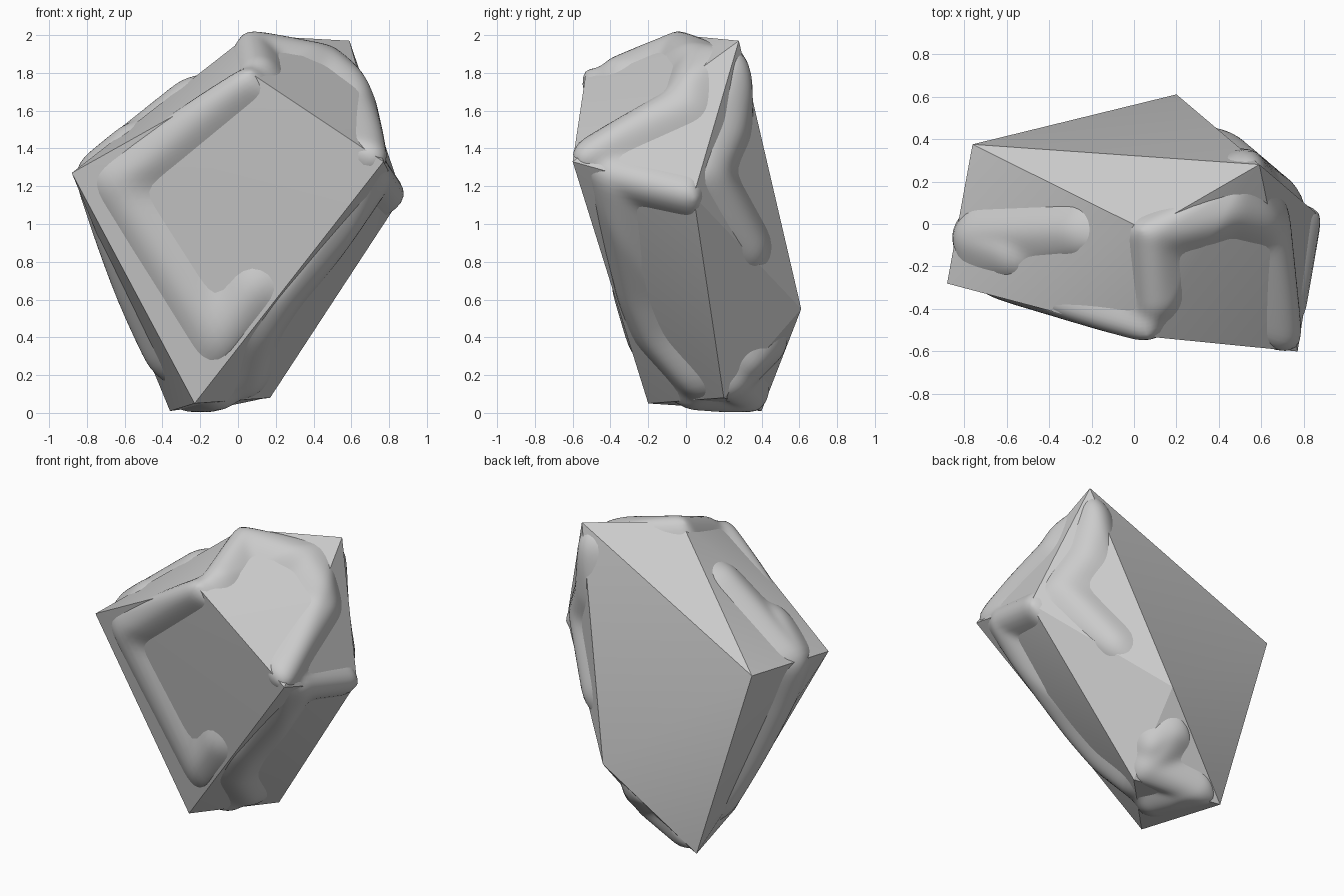
import bpy, bmesh
from mathutils import Vector
from mathutils.bvhtree import BVHTree
from mathutils.geometry import intersect_point_line

if "Cube" in bpy.data.objects:
    bpy.data.objects.remove(bpy.data.objects["Cube"])

CORNERS = [(.065, -.53, 1.80), (.77, -.60, 1.33), (-.88, -.28, 1.27), (.055, -.03, 2.0),
           (.59, .28, 1.97), (-.76, .375, 1.32), (.87, .04, 1.15), (.20, .61, .55),
           (-.23, -.20, .05), (.17, .20, .08), (-.36, .40, .01)]

# weathered ridges that break through the faceted shell
RIDGES = [
    # front face
    [(.03, -.5, 1.76), (-.65, -.34, 1.2), (-.12, -.27, .38), (.08, -.36, .66)],
    # crown
    [(.12, -.36, 1.84), (.08, -.06, 1.98), (.5, .03, 1.91), (.71, .0, 1.65), (.71, -.53, 1.36)],
    # left shoulder and flank
    [(-.3, -.03, 1.72), (-.84, -.05, 1.33), (-.6, -.13, 1.47)],
    [(-.84, -.05, 1.3), (-.79, .0, .98), (-.48, .15, .25)],
    # right underside
    [(.86, -.02, 1.13), (.8, -.4, 1.2), (.27, -.28, .6), (.14, -.2, .38), (.1, .0, .13)],
    # back right
    [(.55, .33, 1.82), (.62, .3, 1.5), (.75, .2, 1.27), (.5, .42, .88)],
    # foot
    [(.1, .28, .33), (.05, .42, .35), (.1, .28, .15), (-.2, .38, .05), (-.1, .05, .04)],
]


def hull_mesh():
    bm = bmesh.new()
    for c in CORNERS:
        bm.verts.new(c)
    bmesh.ops.convex_hull(bm, input=bm.verts[:])
    bmesh.ops.recalc_face_normals(bm, faces=bm.faces[:])
    return bm


def add_object(name, bm, angle):
    me = bpy.data.meshes.new(name)
    bm.to_mesh(me)
    bm.free()
    ob = bpy.data.objects.new(name, me)
    bpy.context.collection.objects.link(ob)
    bpy.ops.object.select_all(action='DESELECT')
    ob.select_set(True)
    bpy.context.view_layer.objects.active = ob
    bpy.ops.object.shade_smooth_by_angle(angle=angle)
    return ob


def distance(p, a, b):
    q, t = intersect_point_line(p, a, b)
    q = a if t < 0 else b if t > 1 else q
    return (p - q).length


# faceted shell
shell = hull_mesh()
tree = BVHTree.FromBMesh(shell)
segments = []
for path in RIDGES:
    pts = [tree.find_nearest(Vector(p))[0] for p in path]
    segments += list(zip(pts, pts[1:]))
add_object("faceted_shell", shell, 0.52)

# smooth rock core, sunken except along the ridges
core = hull_mesh()
bmesh.ops.triangulate(core, faces=core.faces[:])
bmesh.ops.subdivide_edges(core, edges=core.edges[:], cuts=31, use_grid_fill=True)
for _ in range(4):
    bmesh.ops.smooth_vert(core, verts=core.verts[:], factor=.5,
                          use_axis_x=True, use_axis_y=True, use_axis_z=True)
core.normal_update()
moves = []
for v in core.verts:
    d = min(distance(v.co, a, b) for a, b in segments)
    f = max(0, 1 - d / .24) ** 2 * (1 + 2 * d / .24)
    moves.append(v.normal * (-.045 + .085 * f))
for v, m in zip(core.verts, moves):
    v.co += m
    v.co.z = max(v.co.z, .005)
for _ in range(3):
    bmesh.ops.smooth_vert(core, verts=core.verts[:], factor=.5,
                          use_axis_x=True, use_axis_y=True, use_axis_z=True)
add_object("rock_core", core, 1.2)
